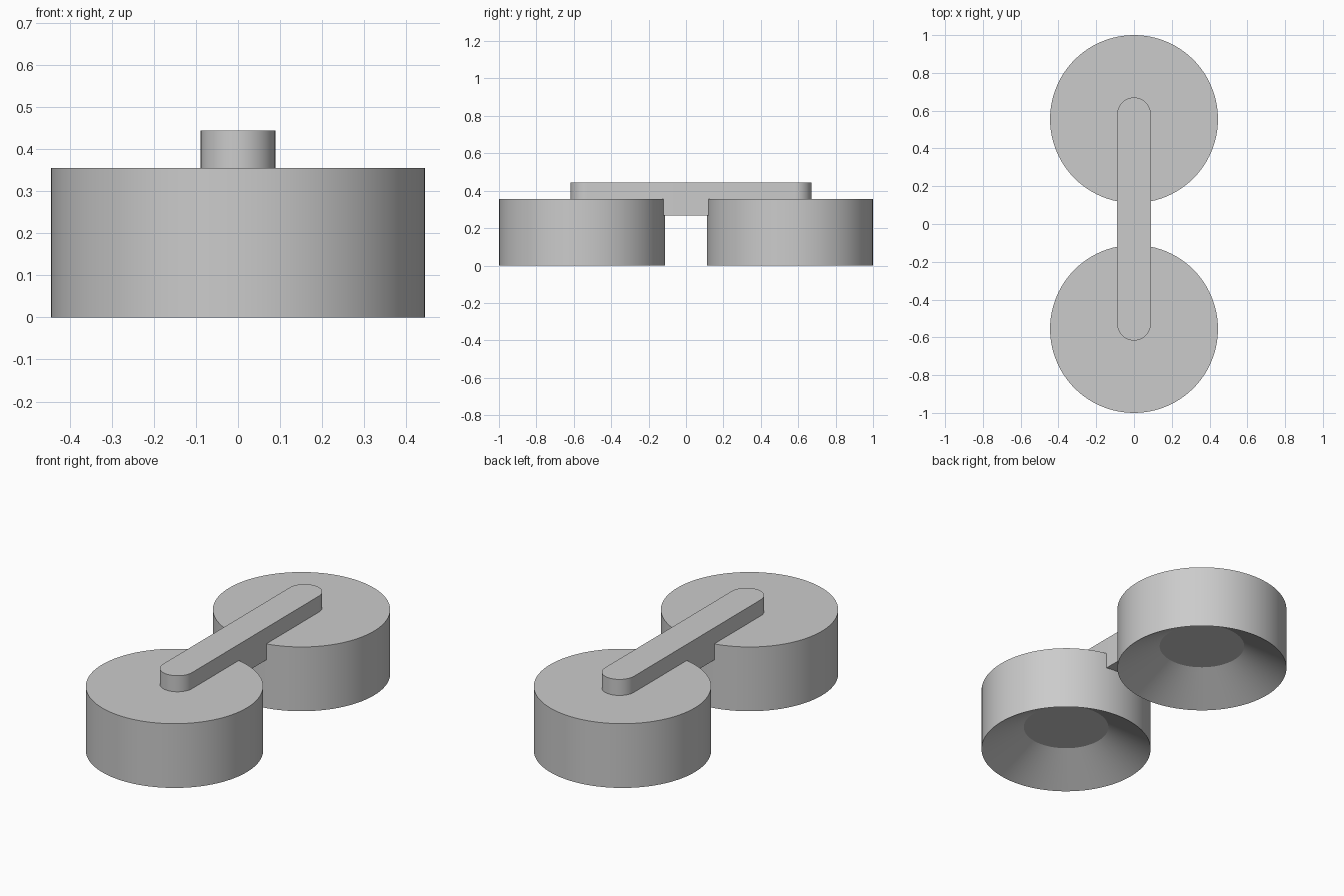
import bpy, bmesh, math

cube = bpy.data.objects.get("Cube")
if cube:
    bpy.data.objects.remove(cube, do_unlink=True)

UNIT = 0.8 / 9
RADIUS, HEIGHT = 5 * UNIT, 4 * UNIT
OFFSET = 1 - RADIUS
SIDES = 96

grey = bpy.data.materials.new("plain grey")
grey.use_nodes = True
colour = (0.6, 0.6, 0.6, 1)
grey.diffuse_color = colour
grey.node_tree.nodes["Principled BSDF"].inputs["Base Color"].default_value = colour


def finish(bm, name):
    bmesh.ops.recalc_face_normals(bm, faces=bm.faces)
    mesh = bpy.data.meshes.new(name)
    bm.to_mesh(mesh)
    bm.free()
    mesh.materials.append(grey)
    obj = bpy.data.objects.new(name, mesh)
    bpy.context.collection.objects.link(obj)
    bpy.ops.object.select_all(action="DESELECT")
    obj.select_set(True)
    bpy.context.view_layer.objects.active = obj
    bpy.ops.object.shade_smooth_by_angle(angle=math.radians(30))
    return obj


def drum(name, y):
    """Round drum with a conical recess in its underside."""
    bm = bmesh.new()
    profile = [(RADIUS, HEIGHT), (RADIUS, 0), (RADIUS / 2, 1.5 * UNIT)]
    rings = []
    for r, z in profile:
        rings.append([bm.verts.new((r * math.cos(a), y + r * math.sin(a), z))
                      for a in (2 * math.pi * i / SIDES for i in range(SIDES))])
    for low, high in zip(rings, rings[1:]):
        for i in range(SIDES):
            j = (i + 1) % SIDES
            bm.faces.new((low[i], low[j], high[j], high[i]))
    bm.faces.new(rings[0])
    bm.faces.new(rings[-1])
    return finish(bm, name)


def bridge(name, y_front, y_back, half_width, bottom, top):
    """Straight bar with half-round ends."""
    bm = bmesh.new()
    outline = []
    half = SIDES // 4
    for centre, start in ((y_back - half_width, 0), (y_front + half_width, math.pi)):
        for i in range(half + 1):
            a = start + math.pi * i / half
            outline.append(bm.verts.new((half_width * math.cos(a),
                                         centre + half_width * math.sin(a), bottom)))
    base = bm.faces.new(outline)
    side = bmesh.ops.extrude_face_region(bm, geom=[base], use_keep_orig=True)
    moved = [v for v in side["geom"] if isinstance(v, bmesh.types.BMVert)]
    bmesh.ops.translate(bm, verts=moved, vec=(0, 0, top - bottom))
    return finish(bm, name)


# Two drums joined by the bar across their tops
drum("front_drum", -OFFSET)
drum("back_drum", OFFSET)
bridge("connecting_bar", -0.617, 0.67, UNIT, 3 * UNIT, 5 * UNIT)
